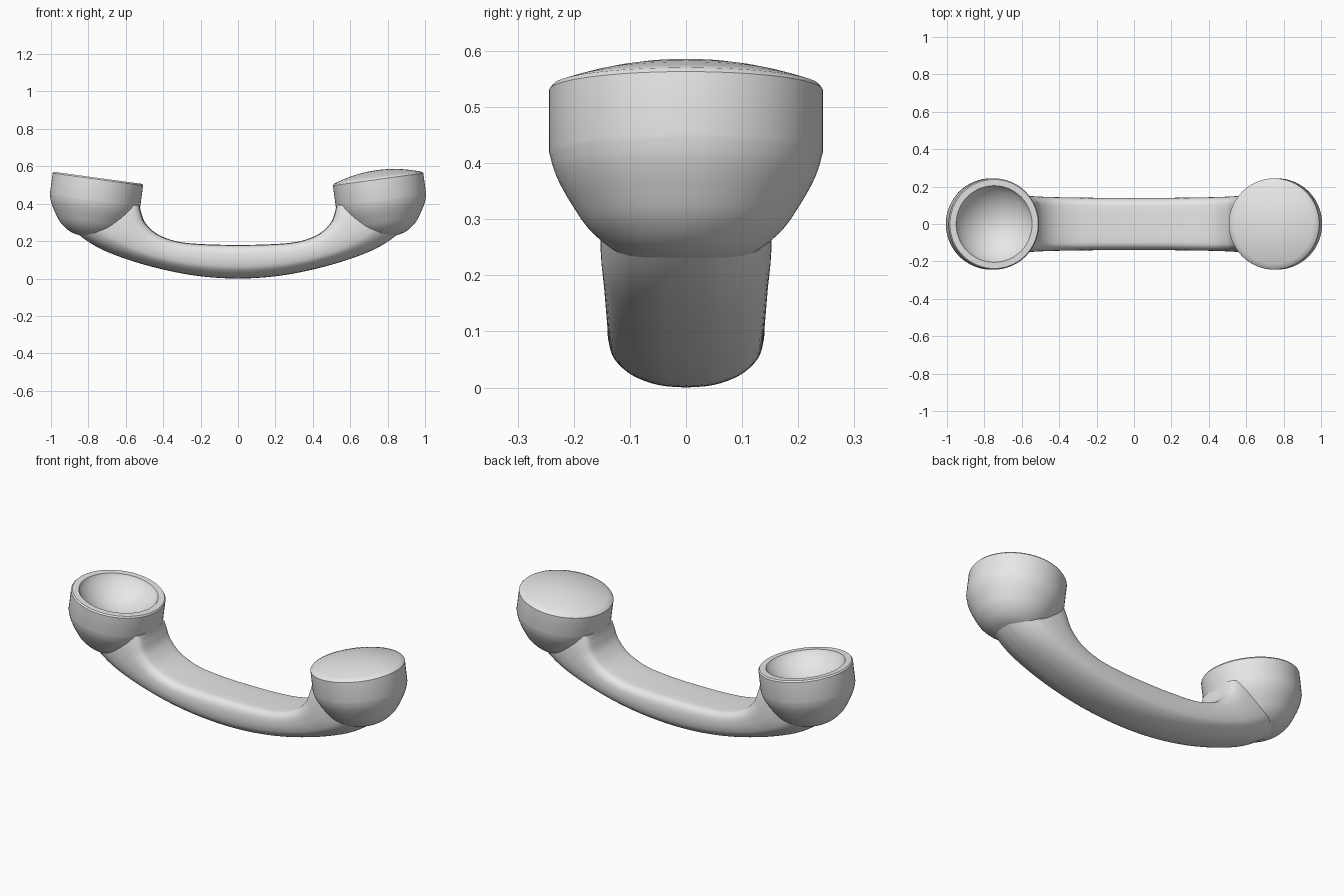
import bpy, bmesh, math
from mathutils import Vector

if "Cube" in bpy.data.objects:
    bpy.data.objects.remove(bpy.data.objects["Cube"])

grey = bpy.data.materials.new("plain grey")
grey.use_nodes = True
colour = (0.8, 0.8, 0.8, 1)
grey.diffuse_color = colour
grey.node_tree.nodes["Principled BSDF"].inputs["Base Color"].default_value = colour


def smooth_line(points, steps):
    """Catmull-Rom curve through the points."""
    pts = [Vector(p) for p in points]
    pts = [2 * pts[0] - pts[1]] + pts + [2 * pts[-1] - pts[-2]]
    out = []
    for a, b, c, d in zip(pts, pts[1:], pts[2:], pts[3:]):
        for k in range(steps):
            t = k / steps
            out.append(0.5 * (2 * b + (c - a) * t + (2 * a - 5 * b + 4 * c - d) * t * t
                              + (3 * b - a - 3 * c + d) * t ** 3))
    return out + [pts[-2]]


def finish(name, bm):
    bmesh.ops.recalc_face_normals(bm, faces=bm.faces)
    mesh = bpy.data.meshes.new(name)
    bm.to_mesh(mesh)
    bm.free()
    obj = bpy.data.objects.new(name, mesh)
    bpy.context.collection.objects.link(obj)
    mesh.materials.append(grey)
    bpy.ops.object.select_all(action='DESELECT')
    obj.select_set(True)
    bpy.context.view_layer.objects.active = obj
    bpy.ops.object.shade_smooth_by_angle(angle=math.radians(35))
    return obj


# Curved grip: each station is bottom x, bottom z, top x, top z, half width
half = [(0, 0, 0, .18, .14), (.2, .012, .17, .183, .14), (.4, .048, .32, .197, .142),
        (.6, .105, .43, .237, .146), (.76, .172, .495, .297, .152),
        (.88, .26, .518, .355, .152), (.965, .365, .526, .395, .145)]


def rail(index):
    """Pick station values, mirrored about the middle."""
    right = [tuple(s[i] for i in index) for s in half]
    return [(-x, z, w) for x, z, w in reversed(right[1:])] + right


bottoms = smooth_line(rail((0, 1, 4)), 6)
tops = smooth_line(rail((2, 3, 4)), 6)

# Grip section: round belly, upright sides, nearly flat top
side = smooth_line([(0, 0), (.35, .025), (.68, .12), (.9, .27), (.98, .43), (1, .62),
                    (.96, .82), (.83, .95), (.6, .99), (0, 1)], 4)
section = side + [Vector((-p.x, p.y)) for p in reversed(side[1:-1])]

bm = bmesh.new()
rings = []
for b, t in zip(bottoms, tops):
    ring = []
    for p in section:
        m = b.lerp(t, p.y)
        ring.append(bm.verts.new((m.x, p.x * m.z, m.y)))
    rings.append(ring)
n = len(section)
for r, s in zip(rings, rings[1:]):
    for i in range(n):
        bm.faces.new((r[i], r[(i + 1) % n], s[(i + 1) % n], s[i]))
bm.faces.new(rings[0])
bm.faces.new(rings[-1])
finish("grip", bm)


# Turned cups, tilted towards the middle
def cup(name, sign, face_profile):
    bowl = smooth_line([(0, -.325), (.1, -.308), (.165, -.265), (.205, -.21), (.232, -.16),
                        (.244, -.12)], 4)
    profile = [tuple(p) for p in bowl] + [(.244, -.008), (.238, 0)] + face_profile
    bm = bmesh.new()
    verts = [bm.verts.new((r, 0, z)) for r, z in profile]
    edges = [bm.edges.new(pair) for pair in zip(verts, verts[1:])]
    bmesh.ops.spin(bm, geom=verts + edges, cent=(0, 0, 0), axis=(0, 0, 1),
                   angle=math.tau, steps=64)
    bmesh.ops.remove_doubles(bm, verts=bm.verts, dist=.0005)
    obj = finish(name, bm)
    obj.location = (sign * .748, 0, .538)
    obj.rotation_euler.y = -sign * math.radians(7.8)


angles = [math.radians(90 - a * 9) for a in range(11)]
dish = [(.205 * math.sin(a), -.115 * math.cos(a) ** 1.6) for a in angles[:-1]]
dome = [(.238 * r, .042 * (1 - r * r)) for r in (.9, .75, .6, .45, .3, .15, 0)]

cup("hollow_cup", -1, dish + [(0, -.115)])
cup("domed_cup", 1, dome)
